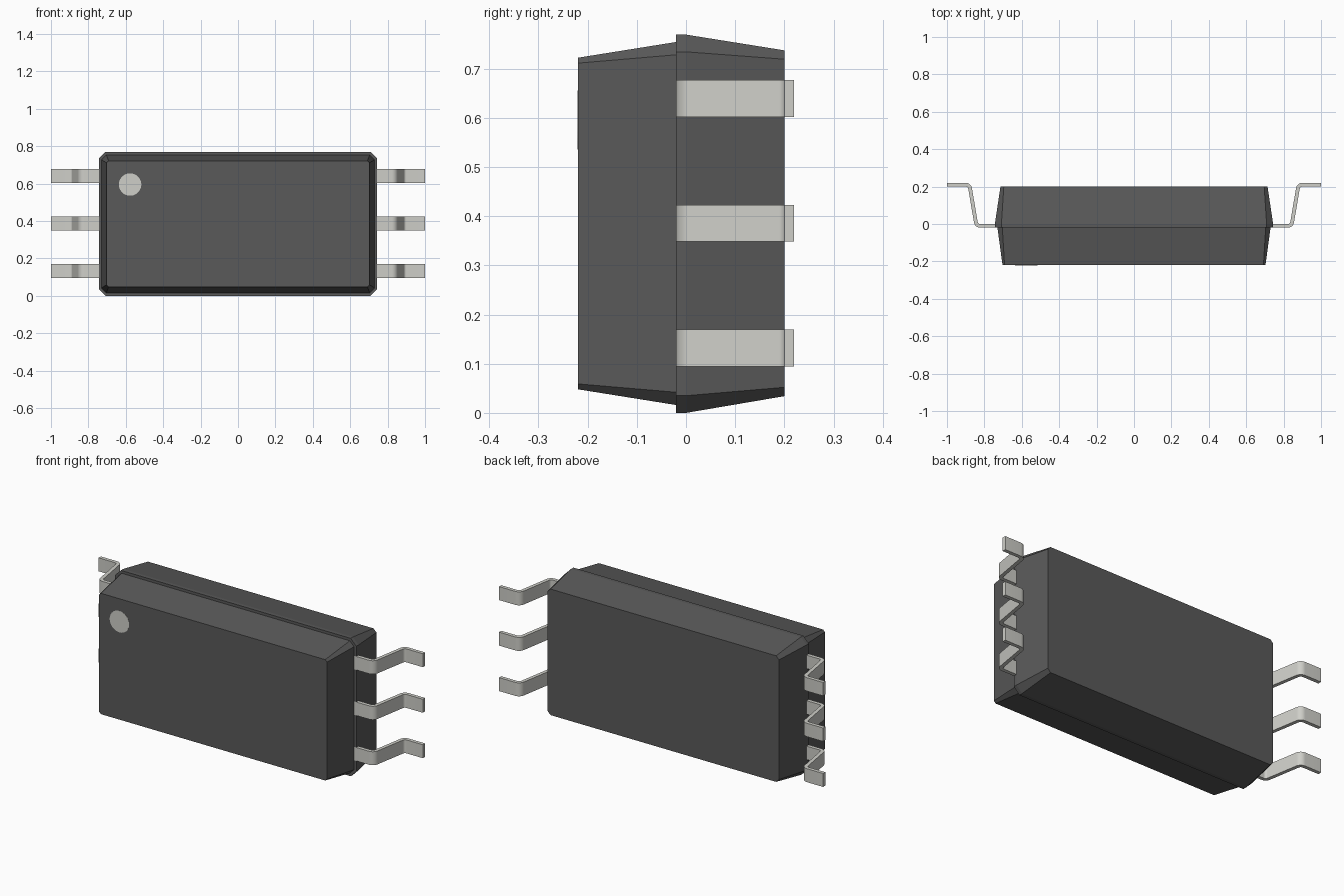
import bpy, bmesh, math

if "Cube" in bpy.data.objects:
    bpy.data.objects.remove(bpy.data.objects["Cube"])


def material(name, c):
    m = bpy.data.materials.new(name)
    m.diffuse_color = (*c, 1)
    m.use_nodes = True
    m.node_tree.nodes["Principled BSDF"].inputs["Base Color"].default_value = m.diffuse_color
    return m


DARK = material("dark_resin", (0.1, 0.1, 0.1))
METAL = material("pale_metal", (0.62, 0.62, 0.58))


def loft(name, rings, mat):
    """Closed solid through a list of matching rings of points."""
    bm = bmesh.new()
    rows = [[bm.verts.new(p) for p in r] for r in rings]
    n = len(rows[0])
    for a, b in zip(rows, rows[1:]):
        for i in range(n):
            j = (i + 1) % n
            bm.faces.new((a[i], a[j], b[j], b[i]))
    bm.faces.new(rows[0])
    bm.faces.new(rows[-1][::-1])
    bmesh.ops.recalc_face_normals(bm, faces=bm.faces)
    me = bpy.data.meshes.new(name)
    bm.to_mesh(me)
    bm.free()
    ob = bpy.data.objects.new(name, me)
    bpy.context.collection.objects.link(ob)
    me.materials.append(mat)
    return ob


def octagon(y, hx, z0, z1, c):
    """Rectangle with cut corners, facing along y."""
    return [(x, y, z) for x, z in (
        (-hx + c, z0), (hx - c, z0), (hx, z0 + c), (hx, z1 - c),
        (hx - c, z1), (-hx + c, z1), (-hx, z1 - c), (-hx, z0 + c))]


# Two tapered body halves
loft("body_front", [octagon(-0.22, 0.703, 0.048, 0.722, 0.011),
                    octagon(-0.02, 0.73, 0.016, 0.754, 0.026)], DARK)
loft("body_back", [octagon(-0.02, 0.744, 0, 0.769, 0.035),
                   octagon(0, 0.744, 0, 0.769, 0.035),
                   octagon(0.20, 0.714, 0.034, 0.737, 0.018)], DARK)

# Round marker on the front face
loft("pin_marker", [[(-0.577 + 0.06 * math.cos(t), y, 0.595 + 0.06 * math.sin(t))
                     for t in (2 * math.pi * i / 48 for i in range(48))]
                    for y in (-0.221, -0.215)], METAL)


# Gull-wing leads: bent strip section, mirrored to the other side
def lead_edge(s):
    """One side of the strip, offset s from its middle line."""
    pts = [(0.70, -0.01 - s)]
    for cx, cy, r, a0, a1 in ((0.822, 0.014, 0.024 + s, -90, -10),
                              (0.90, 0.186, 0.024 - s, 170, 90)):
        for k in range(9):
            a = math.radians(a0 + (a1 - a0) * k / 8)
            pts.append((cx + r * math.cos(a), cy + r * math.sin(a)))
    return pts + [(1.0, 0.21 - s)]


outer, inner = lead_edge(0.01), lead_edge(-0.01)
for i, z in enumerate((0.132, 0.3855, 0.6395)):
    rings = [[(x, y, z - 0.0375), (p, q, z - 0.0375), (p, q, z + 0.0375), (x, y, z + 0.0375)]
             for (x, y), (p, q) in zip(outer, inner)]
    lead = loft(f"lead_pair_{i + 1}", rings, METAL)
    bpy.ops.object.select_all(action='DESELECT')
    lead.select_set(True)
    bpy.context.view_layer.objects.active = lead
    bpy.ops.object.shade_smooth_by_angle(angle=math.radians(30))
    lead.modifiers.new("mirror", 'MIRROR').use_axis = (True, False, False)
